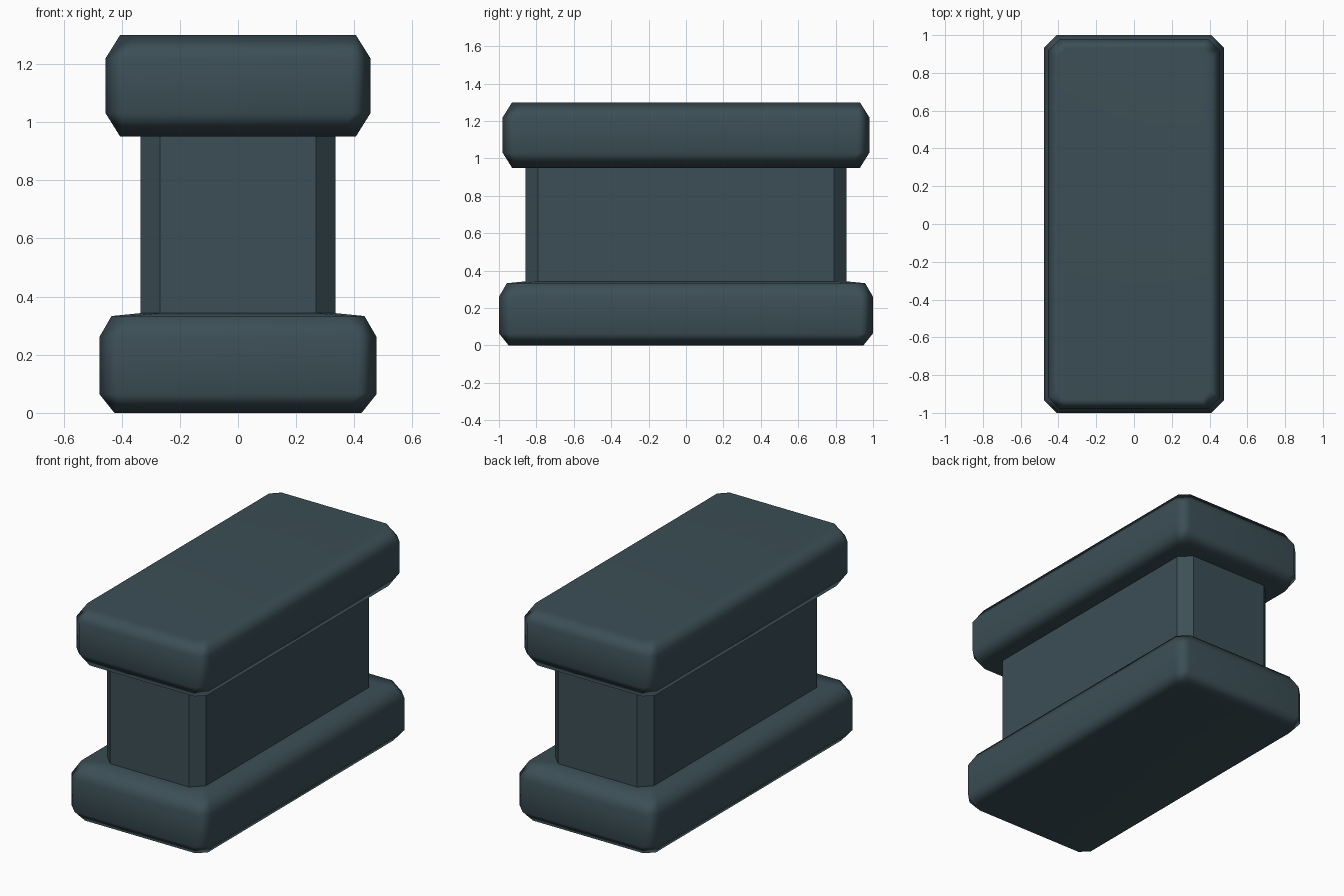
import bpy, bmesh, math

if "Cube" in bpy.data.objects:
    bpy.data.objects.remove(bpy.data.objects["Cube"])

slate = bpy.data.materials.new("dark slate")
slate.diffuse_color = (0.044, 0.077, 0.092, 1)
slate.use_nodes = True
slate.node_tree.nodes["Principled BSDF"].inputs["Base Color"].default_value = slate.diffuse_color


def ring(hx, hy, c, z):
    """Rectangle with cut corners, counter-clockwise."""
    return [(hx - c, -hy, z), (hx, -hy + c, z), (hx, hy - c, z), (hx - c, hy, z),
            (-hx + c, hy, z), (-hx, hy - c, z), (-hx, -hy + c, z), (-hx + c, -hy, z)]


def loft(name, rings, angle):
    bm = bmesh.new()
    loops = [[bm.verts.new(p) for p in ring(*r)] for r in rings]
    for a, b in zip(loops, loops[1:]):
        for i in range(8):
            j = (i + 1) % 8
            bm.faces.new((a[i], a[j], b[j], b[i]))
    bm.faces.new(loops[0][::-1])
    bm.faces.new(loops[-1])
    mesh = bpy.data.meshes.new(name)
    bm.to_mesh(mesh)
    bm.free()
    mesh.materials.append(slate)
    obj = bpy.data.objects.new(name, mesh)
    bpy.context.collection.objects.link(obj)
    if angle:
        bpy.ops.object.select_all(action='DESELECT')
        obj.select_set(True)
        bpy.context.view_layer.objects.active = obj
        bpy.ops.object.shade_smooth_by_angle(angle=math.radians(angle))
        mod = obj.modifiers.new("soft edges", 'WEIGHTED_NORMAL')
        mod.keep_sharp = True
    return obj


# Foot slab: rounded edges and a slightly sloped top
loft("base", [(0.425, 0.948, 0.05, 0), (0.477, 1.0, 0.067, 0.065),
              (0.477, 1.0, 0.067, 0.26), (0.435, 0.958, 0.06, 0.333),
              (0.335, 0.857, 0.067, 0.343)], 70)
# Straight middle block with cut corners
loft("middle_block", [(0.335, 0.857, 0.067, 0.343), (0.335, 0.857, 0.067, 0.95)], 0)
# Top slab
loft("cap", [(0.405, 0.93, 0.05, 0.95), (0.455, 0.98, 0.063, 1.03),
             (0.455, 0.98, 0.063, 1.22), (0.405, 0.93, 0.05, 1.3)], 70)
